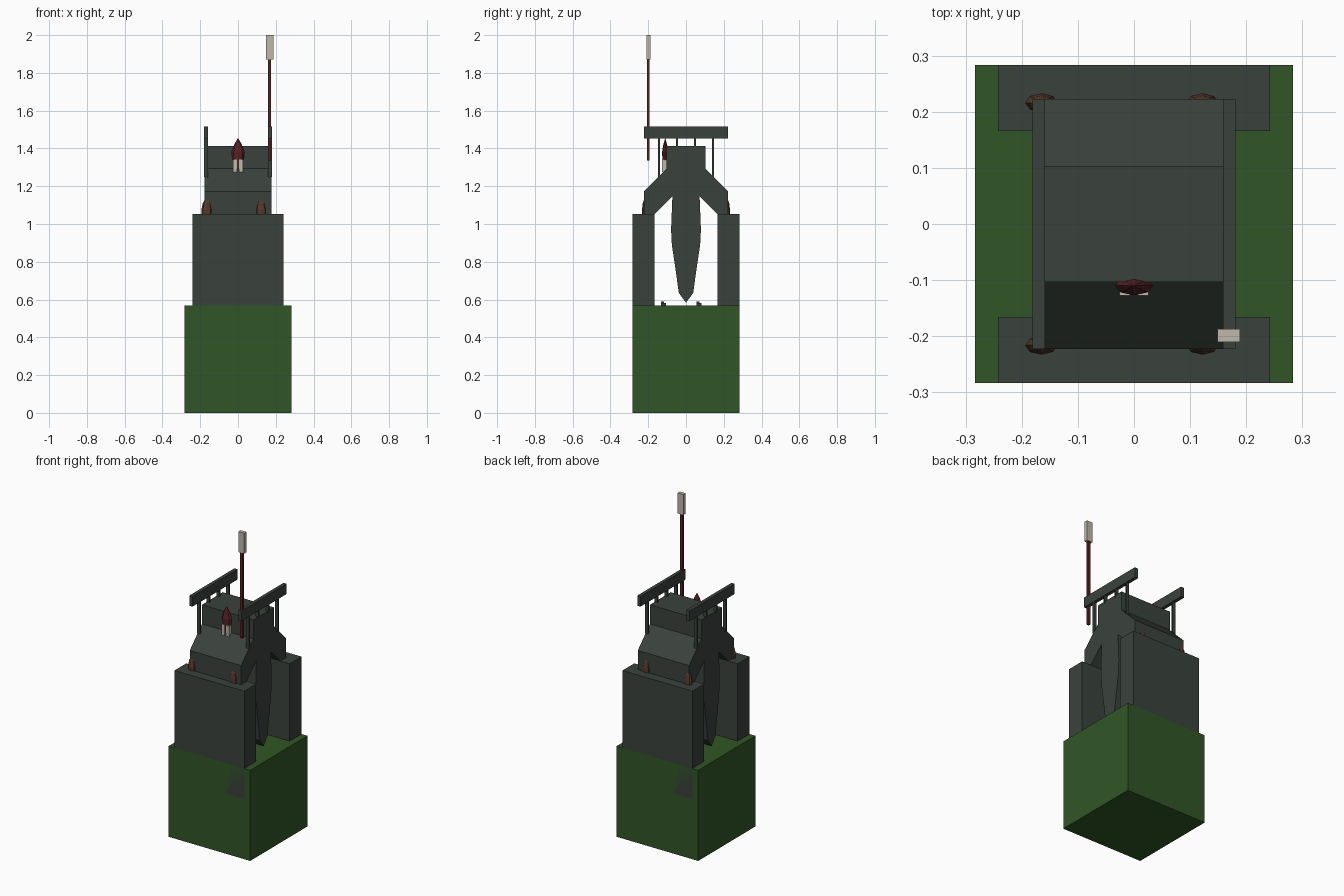
import bpy, bmesh, math

if "Cube" in bpy.data.objects:
    bpy.data.objects.remove(bpy.data.objects["Cube"])


def material(name, rgb):
    m = bpy.data.materials.new(name)
    m.diffuse_color = (*rgb, 1)
    m.use_nodes = True
    m.node_tree.nodes["Principled BSDF"].inputs["Base Color"].default_value = m.diffuse_color
    return m


GREEN = material("grass green", (0.030, 0.092, 0.019))
GREY = material("slate grey", (0.042, 0.054, 0.046))
RED = material("dark red", (0.095, 0.016, 0.017))
BROWN = material("rust brown", (0.090, 0.042, 0.024))
WHITE = material("bone white", (0.52, 0.48, 0.40))


def finish(name, bm, mat):
    bmesh.ops.recalc_face_normals(bm, faces=bm.faces)
    me = bpy.data.meshes.new(name)
    bm.to_mesh(me)
    bm.free()
    me.materials.append(mat)
    ob = bpy.data.objects.new(name, me)
    bpy.context.collection.objects.link(ob)
    return ob


def box(name, x0, x1, y0, y1, z0, z1, mat):
    bm = bmesh.new()
    bmesh.ops.create_cube(bm, size=1)
    for v in bm.verts:
        v.co = (x1 if v.co.x > 0 else x0, y1 if v.co.y > 0 else y0, z1 if v.co.z > 0 else z0)
    return finish(name, bm, mat)


def rings(name, cx, cy, profile, rx, ry, sides, mat):
    """Lathe (scale, z) profile with an elliptical section."""
    bm = bmesh.new()
    loops = []
    for s, z in profile:
        loops.append([bm.verts.new((cx + rx * s * math.cos(2 * math.pi * i / sides),
                                    cy + ry * s * math.sin(2 * math.pi * i / sides), z))
                      for i in range(sides)])
    for a, b in zip(loops, loops[1:]):
        for i in range(sides):
            j = (i + 1) % sides
            bm.faces.new((a[i], a[j], b[j], b[i]))
    bm.faces.new(loops[0][::-1])
    bm.faces.new(loops[-1])
    return finish(name, bm, mat)


# Green base block
box("base_block", -0.283, 0.283, -0.283, 0.283, 0, 0.568, GREEN)

# Front and back towers, sunk into the base
box("front_tower", -0.242, 0.242, -0.283, -0.166, 0.375, 1.053, GREY)
box("back_tower", -0.242, 0.242, 0.166, 0.283, 0.375, 1.053, GREY)

# Bridge with its pointed central hanging slab: half outline in (y, z), mirrored
half = [(0.103, 1.413), (0.103, 1.293), (0.223, 1.173), (0.223, 1.053), (0.166, 1.053),
        (0.072, 1.147), (0.079, 0.97), (0.075, 0.89), (0.057, 0.77), (0.038, 0.635)]
outline = half + [(0, 0.583)] + [(-y, z) for y, z in reversed(half)]
bm = bmesh.new()
face = bm.faces.new([bm.verts.new((-0.178, y, z)) for y, z in outline])
ext = bmesh.ops.extrude_face_region(bm, geom=[face])
for v in ext["geom"]:
    if isinstance(v, bmesh.types.BMVert):
        v.co.x = 0.178
bmesh.ops.triangulate(bm, faces=[f for f in bm.faces if len(f.verts) > 4])
finish("bridge", bm, GREY)

# Railings with posts
for side, name in ((-1, "left"), (1, "right")):
    c = side * 0.170
    box(name + "_rail", c - 0.011, c + 0.011, -0.223, 0.223, 1.452, 1.516, GREY)
    for i, y in enumerate((-0.143, -0.048, 0.048, 0.143)):
        low = 1.25 if abs(y) > 0.1 else 1.40
        box(f"{name}_post_{i}", c - 0.010, c + 0.010, y - 0.005, y + 0.005, low, 1.455, GREY)

# Rusty lumps on the tower tops
for y in (-0.216, 0.216):
    for x in (-0.165, 0.122):
        rings("brown_lump", x, y, [(0.95, 1.045), (1, 1.075), (0.75, 1.11), (0.3, 1.132)],
              0.029, 0.017, 8, BROWN)

# Red pointed ornament with pale legs on the front of the bridge
rings("ornament", 0, -0.110, [(0.85, 1.34), (1, 1.38), (0.6, 1.42), (0.05, 1.453)],
      0.034, 0.017, 8, RED)
box("ornament_core", -0.006, 0.006, -0.122, -0.102, 1.29, 1.345, RED)
for s in (-1, 1):
    xs = sorted((s * 0.006, s * 0.026))
    box("ornament_leg", xs[0], xs[1], -0.127, -0.102, 1.275, 1.342, WHITE)

# Signal pole and pale sign
box("signal_pole", 0.160, 0.175, -0.207, -0.193, 1.335, 1.88, RED)
box("signal_sign", 0.149, 0.189, -0.210, -0.187, 1.872, 2.0, WHITE)

# Small blocks on the base under the arch
for y in (-0.12, 0.068):
    box("ground_block", -0.02, 0.02, y - 0.013, y + 0.013, 0.565, 0.582, GREY)
    box("ground_block_cap", -0.012, 0.012, y - 0.013, y + 0.004, 0.58, 0.59, GREY)
